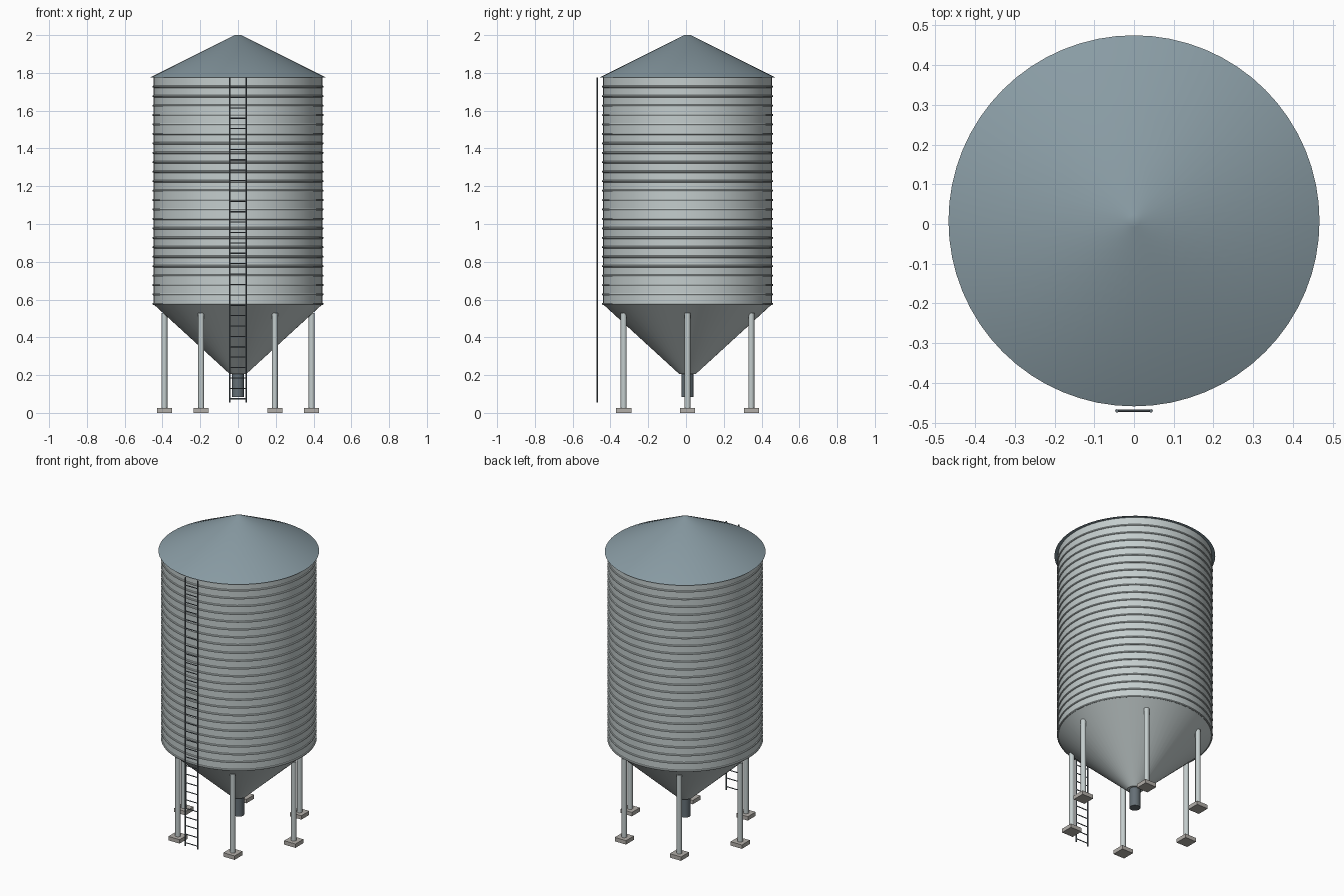
import bpy, math

if "Cube" in bpy.data.objects:
    bpy.data.objects.remove(bpy.data.objects["Cube"])

CY = 0.008      # silo axis sits slightly behind the origin because of the ladder
SEG = 64


def material(name, rgb):
    m = bpy.data.materials.new(name)
    m.diffuse_color = (*rgb, 1)
    m.use_nodes = True
    m.node_tree.nodes["Principled BSDF"].inputs["Base Color"].default_value = m.diffuse_color
    return m


STEEL = material("galvanised_steel", (0.55, 0.61, 0.61))
ROOF = material("roof_metal", (0.25, 0.33, 0.37))
DARK = material("dark_metal", (0.13, 0.16, 0.18))
CONCRETE = material("concrete", (0.45, 0.43, 0.40))


def finish(name, mat, smooth=True):
    ob = bpy.context.object
    ob.name = name
    ob.data.materials.append(mat)
    if smooth:
        bpy.ops.object.shade_smooth_by_angle(angle=math.radians(35))
    return ob


def cone(name, mat, r_low, r_high, z0, z1, x=0, y=CY, seg=SEG):
    bpy.ops.mesh.primitive_cone_add(vertices=seg, radius1=r_low, radius2=r_high,
                                    depth=z1 - z0, location=(x, y, (z0 + z1) / 2))
    return finish(name, mat)


# Tank shell, roof, hopper and outlet
cone("tank_shell", STEEL, 0.447, 0.447, 0.575, 1.777)
cone("roof", ROOF, 0.467, 0.016, 1.775, 2.0)
cone("hopper", STEEL, 0.045, 0.447, 0.207, 0.575)
cone("outlet_spout", DARK, 0.032, 0.032, 0.085, 0.215, seg=24)

# Corrugation ribs around the shell
for i in range(24):
    bpy.ops.mesh.primitive_torus_add(major_segments=SEG, minor_segments=8,
                                     major_radius=0.447, minor_radius=0.006,
                                     location=(0, CY, 0.577 + i * 0.05))
    finish(f"shell_rib_{i + 1}", STEEL)

# Six legs on square footings
for i in range(6):
    a = i * math.pi / 3
    x, y = 0.39 * math.cos(a), CY + 0.39 * math.sin(a)
    cone(f"leg_{i + 1}", STEEL, 0.016, 0.016, 0.02, 0.528, x, y, 16)
    bpy.ops.mesh.primitive_cube_add(size=1, location=(x, y, 0.0125))
    bpy.context.object.scale = (0.08, 0.08, 0.025)
    finish(f"footing_{i + 1}", CONCRETE, False)

# Ladder rails and rungs
LY = -0.4705
for side, x in (("left", -0.043), ("right", 0.043)):
    cone(f"ladder_rail_{side}", DARK, 0.0045, 0.0045, 0.055, 1.775, x, LY, 8)
for i in range(31):
    bpy.ops.mesh.primitive_cylinder_add(vertices=8, radius=0.003, depth=0.086,
                                        location=(0, LY, 0.075 + i * 0.055),
                                        rotation=(0, math.pi / 2, 0))
    finish(f"ladder_rung_{i + 1}", DARK)
